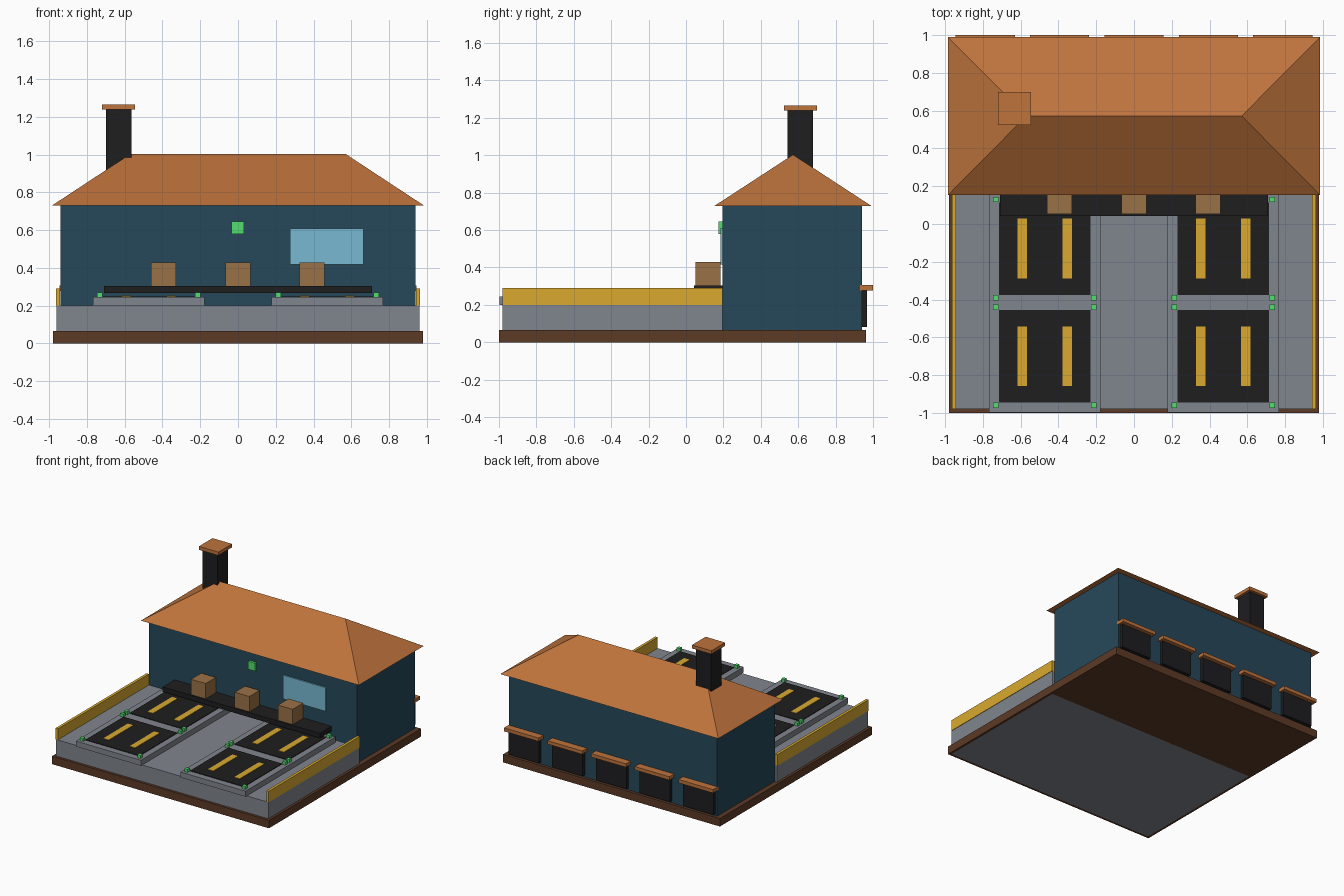
import bpy, bmesh

if "Cube" in bpy.data.objects:
    bpy.data.objects.remove(bpy.data.objects["Cube"])


def material(name, rgb):
    m = bpy.data.materials.new(name)
    lin = [(c / 255 / 12.92) if c < 11 else ((c / 255 + 0.055) / 1.055) ** 2.4 for c in rgb]
    m.diffuse_color = (*lin, 1)
    m.use_nodes = True
    m.node_tree.nodes["Principled BSDF"].inputs["Base Color"].default_value = m.diffuse_color
    return m


BROWN = material("brown", (92, 58, 38))
GREY = material("concrete", (128, 134, 142))
BLACK = material("black", (30, 30, 32))
YELLOW = material("yellow", (218, 170, 48))
TEAL = material("teal", (38, 72, 90))
ORANGE = material("roof_orange", (190, 115, 60))
GREEN = material("green", (84, 222, 110))
GLASS = material("glass", (120, 185, 210))
WOOD = material("crate_wood", (154, 113, 70))


def make(name, bm, mat):
    bmesh.ops.recalc_face_normals(bm, faces=bm.faces)
    me = bpy.data.meshes.new(name)
    bm.to_mesh(me)
    bm.free()
    me.materials.append(mat)
    ob = bpy.data.objects.new(name, me)
    bpy.context.collection.objects.link(ob)
    return ob


def box(name, x, y, z, mat):
    """Box from (min, max) ranges on each axis."""
    bm = bmesh.new()
    bmesh.ops.create_cube(bm, size=1)
    for v in bm.verts:
        v.co = [r[0] if c < 0 else r[1] for c, r in zip(v.co, (x, y, z))]
    return make(name, bm, mat)


def around(c, half):
    return (c - half, c + half)


# Foundation: solid under the house, rim around the deck
box("house_base", (-0.98, 0.98), (0.195, 0.962), (0, 0.065), BROWN)
box("front_rim", (-0.98, 0.98), (-1.0, -0.98), (0, 0.065), BROWN)
box("deck", (-0.96, 0.96), (-0.98, 0.195), (0, 0.2), GREY)
for s, side in ((-1, "left"), (1, "right")):
    box(side + "_rim", sorted((s * 0.96, s * 0.98)), (-0.98, 0.195), (0, 0.065), BROWN)
    box(side + "_parapet", sorted((s * 0.942, s * 0.964)), (-0.98, 0.195), (0.2, 0.29), YELLOW)

    # Landing pads: raised slab, dark surface, stripes and corner lamps
    cx = s * 0.4725
    box(side + "_pad_slab", around(cx, 0.294), (-0.998, 0.165), (0.2, 0.245), GREY)
    for cy, row in ((-0.70, "front"), (-0.13, "back")):
        pad = f"{side}_{row}_pad"
        box(pad + "_surface", around(cx, 0.243), around(cy, 0.245), (0.24, 0.25), BLACK)
        for k in (-1, 1):
            box(pad + "_stripe", around(cx + k * 0.119, 0.025), around(cy, 0.158),
                (0.245, 0.254), YELLOW)
            for j in (-1, 1):
                box(pad + "_lamp", around(cx + k * 0.26, 0.014), around(cy + j * 0.26, 0.014),
                    (0.24, 0.27), GREEN)

# House walls
box("house_walls", (-0.94, 0.94), (0.195, 0.94), (0.065, 0.73), TEAL)
box("window", (0.275, 0.663), (0.185, 0.2), (0.417, 0.61), GLASS)
box("wall_light", (-0.034, 0.032), (0.175, 0.2), (0.58, 0.645), GREEN)

# Hip roof
bm = bmesh.new()
eaves = [bm.verts.new(p) for p in ((-0.985, 0.153, 0.73), (0.985, 0.153, 0.73),
                                   (0.985, 0.99, 0.73), (-0.985, 0.99, 0.73))]
a, b = [bm.verts.new((x, 0.572, 1.003)) for x in (-0.57, 0.57)]
e0, e1, e2, e3 = eaves
for f in (eaves, (e0, e1, b, a), (e2, e3, a, b), (e1, e2, b), (e3, e0, a)):
    bm.faces.new(f)
make("hip_roof", bm, ORANGE)

# Chimney
box("chimney_stack", around(-0.632, 0.068), around(0.61, 0.068), (0.8, 1.238), BLACK)
box("chimney_cap", around(-0.632, 0.088), around(0.612, 0.088), (1.238, 1.266), ORANGE)

# Counter with crates
box("counter", (-0.71, 0.71), (0.042, 0.195), (0.266, 0.305), BLACK)
for cx in (-0.395, 0, 0.392):
    box("crate", around(cx, 0.066), around(0.118, 0.066), (0.305, 0.43), WOOD)

# Back wall bays with ledges
for i in range(-2, 3):
    box("back_bay", around(i * 0.394, 0.138), (0.93, 0.967), (0.082, 0.28), BLACK)
    box("back_ledge", around(i * 0.394, 0.157), (0.93, 1.0), (0.278, 0.306), ORANGE)
